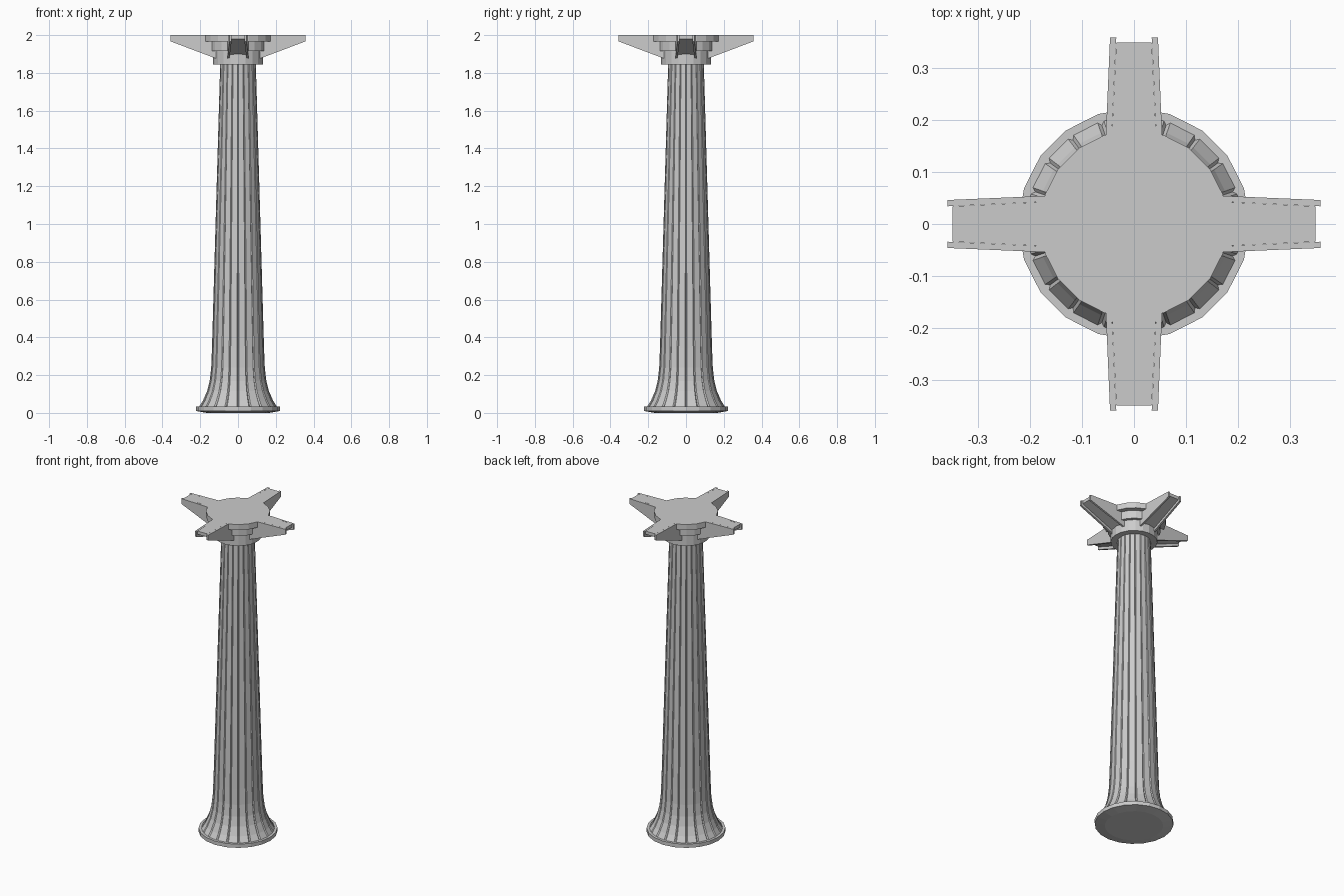
import bpy, bmesh
from math import cos, sin, radians, pi

if "Cube" in bpy.data.objects:
    bpy.data.objects.remove(bpy.data.objects["Cube"])

SIDES = 20


def finish(name, bm):
    bmesh.ops.recalc_face_normals(bm, faces=bm.faces)
    me = bpy.data.meshes.new(name)
    bm.to_mesh(me)
    bm.free()
    ob = bpy.data.objects.new(name, me)
    bpy.context.collection.objects.link(ob)
    return ob


def loft(name, section, profile):
    """Stack scaled copies of a polar section [(angle, scale)] along (radius, z)."""
    bm = bmesh.new()
    rings = [[bm.verts.new((r * s * cos(a), r * s * sin(a), z)) for a, s in section]
             for r, z in profile]
    n = len(section)
    for lo, hi in zip(rings, rings[1:]):
        for i in range(n):
            j = (i + 1) % n
            bm.faces.new((lo[i], lo[j], hi[j], hi[i]))
    bm.faces.new(rings[0][::-1])
    bm.faces.new(rings[-1])
    return finish(name, bm)


step = 2 * pi / SIDES
plain = [(i * step, 1) for i in range(SIDES)]
# Capital rings are cut flat where the four arms leave
flat_sided = [(i * step, 1) for i in range(SIDES) if i % 5]
# Shaft facets are separated by narrow grooves
fluted = []
for i in range(SIDES):
    a = i * step
    fluted += [(a - radians(1.8), 1), (a, 0.965), (a + radians(1.8), 1)]

# Base plate
loft("base_plate", plain, [(0.165, 0), (0.222, 0.01), (0.222, 0.033)])

# Tapered shaft with flared foot
loft("fluted_shaft", fluted,
     [(0.208, 0.03), (0.186, 0.065), (0.164, 0.115), (0.15, 0.17),
      (0.142, 0.24), (0.138, 0.34), (0.094, 1.86)])

# Stepped capital
loft("collar", plain, [(0.132, 1.845), (0.132, 1.915)])
loft("middle_ring", flat_sided, [(0.15, 1.915), (0.15, 1.965)])
loft("top_ring", flat_sided, [(0.18, 1.965), (0.18, 2.0)])


def slab(bm, near, far):
    """Box between two cross-sections (x, y0, y1, z_bottom), flat on top at z = 2."""
    v = []
    for x, y0, y1, z in (near, far):
        v.append([bm.verts.new(p) for p in
                  ((x, y0, z), (x, y1, z), (x, y1, 2), (x, y0, 2))])
    a, b = v
    bm.faces.new(a)
    bm.faces.new(b[::-1])
    for i in range(4):
        j = (i + 1) % 4
        bm.faces.new((a[i], b[i], b[j], a[j]))


# Four channel-shaped bracket arms
for k in range(4):
    bm = bmesh.new()
    slab(bm, (0.10, -0.046, 0.046, 1.888), (0.348, -0.034, 0.034, 1.98))
    for s in (1, -1):
        slab(bm, (0.10, s * 0.046, s * 0.057, 1.87), (0.358, s * 0.034, s * 0.046, 1.967))
    arm = finish("bracket_arm_%d" % (k + 1), bm)
    arm.rotation_euler.z = k * pi / 2
